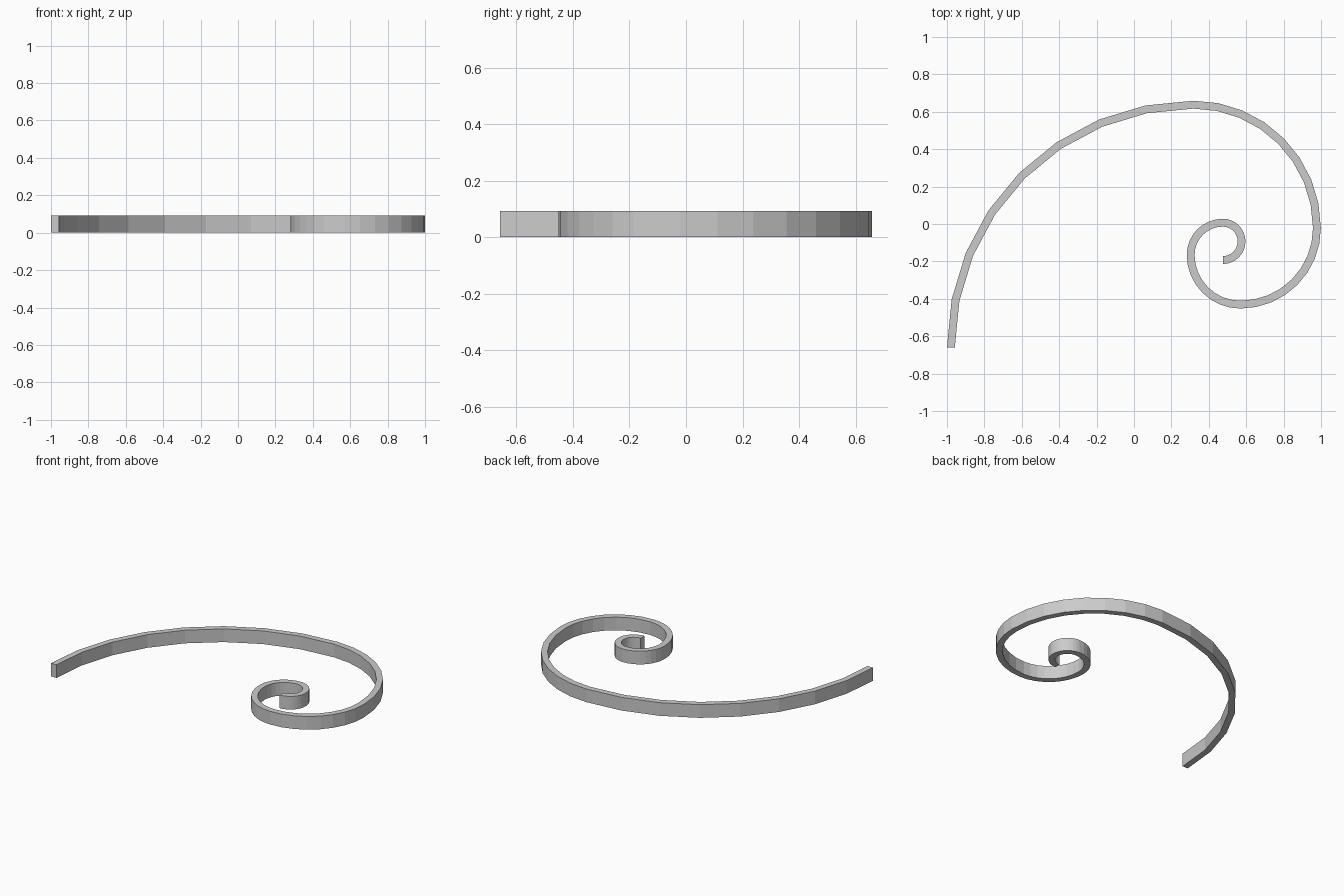
import bpy, bmesh
from math import pi, cos, sin

if "Cube" in bpy.data.objects:
    bpy.data.objects.remove(bpy.data.objects["Cube"])

HEIGHT, HALF_W, STEPS = 0.093, 0.021, 8
# radii of successive quarter arcs, outside to inside
RADII = [1.297, 0.660, 0.409, 0.266, 0.172, 0.100, 0.100]

# centre path: each quarter arc keeps the tangent of the previous one
px, py, ang = -0.979, -0.659, pi
path = []  # (x, y, outward angle)
for r in RADII:
    cx, cy = px - r * cos(ang), py - r * sin(ang)
    for i in range(STEPS + 1):
        if i == 0 and path:
            continue
        a = ang - i / STEPS * pi / 2
        path.append((cx + r * cos(a), cy + r * sin(a), a))
    px, py, ang = path[-1]

# sweep a rectangular section along the path
bm = bmesh.new()
rings = []
for x, y, a in path:
    ring = []
    for off, z in ((HALF_W, 0), (HALF_W, HEIGHT), (-HALF_W, HEIGHT), (-HALF_W, 0)):
        ring.append(bm.verts.new((x + off * cos(a), y + off * sin(a), z)))
    rings.append(ring)
for p, q in zip(rings, rings[1:]):
    for i in range(4):
        j = (i + 1) % 4
        bm.faces.new((p[i], p[j], q[j], q[i]))
# end caps
bm.faces.new(rings[0])
bm.faces.new(rings[-1])
bmesh.ops.recalc_face_normals(bm, faces=bm.faces)

mesh = bpy.data.meshes.new("spiral_strip")
bm.to_mesh(mesh)
bm.free()
bpy.context.collection.objects.link(bpy.data.objects.new("spiral_strip", mesh))
